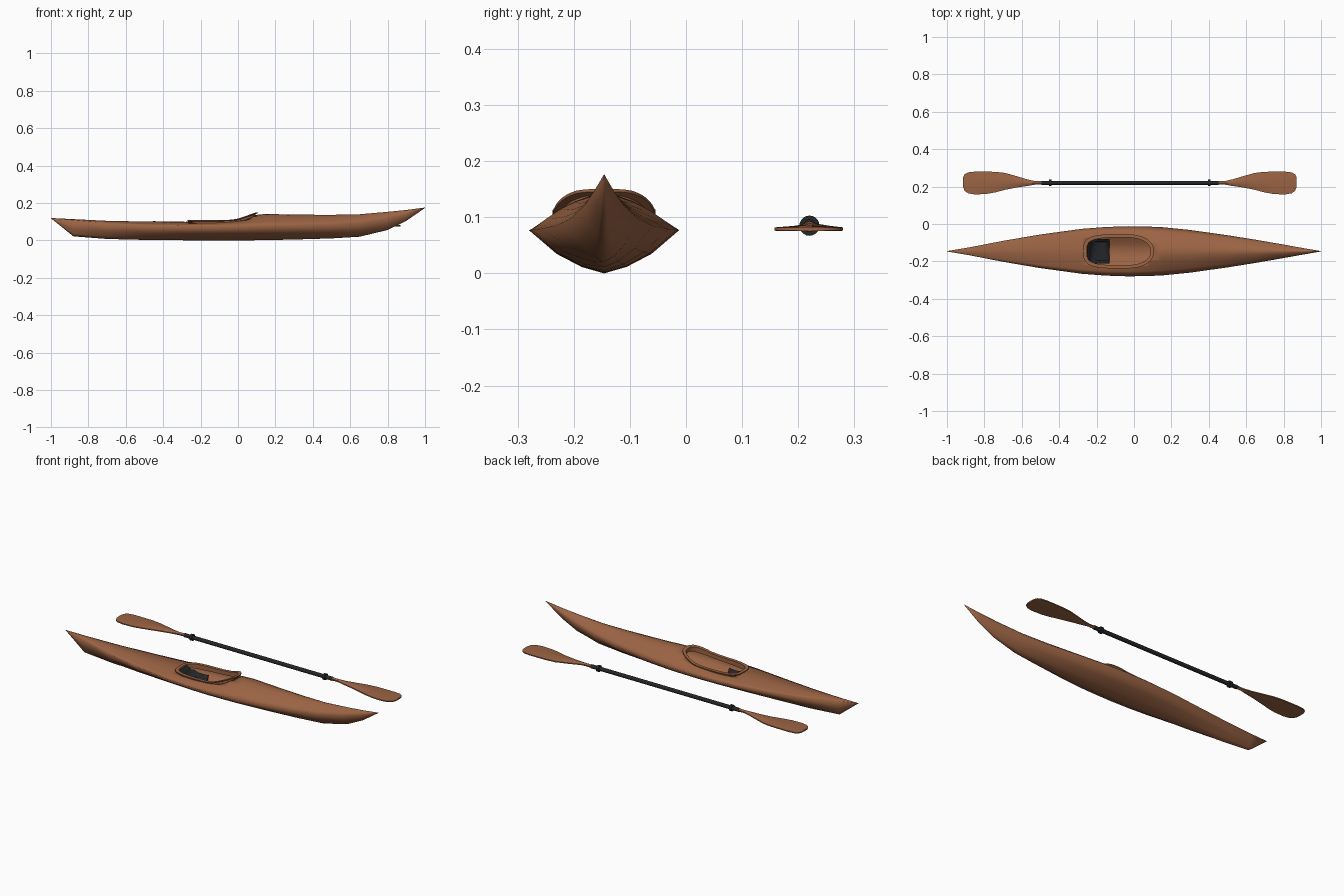
import bpy, bmesh, math

if "Cube" in bpy.data.objects:
    bpy.data.objects.remove(bpy.data.objects["Cube"])

def material(name, rgb):
    m = bpy.data.materials.new(name)
    m.diffuse_color = (*rgb, 1)
    m.use_nodes = True
    m.node_tree.nodes["Principled BSDF"].inputs["Base Color"].default_value = m.diffuse_color
    return m

BROWN = material("warm_brown", (0.33, 0.127, 0.058))
BLACK = material("soft_black", (0.018, 0.019, 0.021))
CY = -0.146            # boat centre line
PX, PY, PZ = -0.022, 0.22, 0.085   # paddle centre

def interp(table, x, col=1):
    for a, b in zip(table, table[1:]):
        if x <= b[0]:
            t = max(0, (x - a[0]) / (b[0] - a[0]))
            return a[col] + (b[col] - a[col]) * t
    return table[-1][col]

def loft(name, rings, mat, loop=False, wrap=True, smooth=True, angle=None):
    """Skin a row of point rings; loop joins last to first, wrap closes each ring."""
    bm = bmesh.new()
    vs = [[bm.verts.new(p) for p in r] for r in rings]
    n = len(vs[0])
    for i in range(len(vs) if loop else len(vs) - 1):
        a, b = vs[i], vs[(i + 1) % len(vs)]
        for j in range(n if wrap else n - 1):
            k = (j + 1) % n
            bm.faces.new((a[j], a[k], b[k], b[j]))
    if wrap and not loop:
        bm.faces.new(vs[0])
        bm.faces.new(vs[-1])
    bmesh.ops.recalc_face_normals(bm, faces=bm.faces)
    me = bpy.data.meshes.new(name)
    bm.to_mesh(me)
    bm.free()
    me.materials.append(mat)
    o = bpy.data.objects.new(name, me)
    bpy.context.collection.objects.link(o)
    if smooth:
        shade(o, angle)
    return o

def shade(o, angle=None):
    bpy.ops.object.select_all(action='DESELECT')
    o.select_set(True)
    bpy.context.view_layer.objects.active = o
    if angle:
        bpy.ops.object.shade_smooth_by_angle(angle=math.radians(angle))
    else:
        bpy.ops.object.shade_smooth()

# hull stations: x, half width, keel, sheer, deck ridge
ST = [(-1, .001, .118, .119, .12), (-.88, .021, .022, .108, .114),
      (-.7, .056, .008, .092, .105), (-.5, .09, .003, .082, .101),
      (-.28, .12, .001, .078, .1), (-.15, .13, 0, .077, .105),
      (-.03, .134, 0, .077, .115), (.08, .132, .001, .077, .135),
      (.15, .129, .002, .077, .142), (.3, .114, .005, .079, .138),
      (.5, .086, .011, .085, .137), (.65, .062, .02, .096, .14),
      (.8, .036, .056, .12, .153), (.9, .018, .105, .146, .163),
      (1, .001, .174, .175, .176)]

def deck(x, y):
    w, s, r = (interp(ST, x, c) for c in (1, 3, 4))
    return s + (r - s) * (1 - min(1, abs(y) / w) ** 1.7)

# hull and deck
rings = []
for x, w, k, s, r in ST:
    low = [(t * w, k + (s - k) * f) for t, f in
           ((-.63, .45), (-.3, .15), (0, 0), (.3, .15), (.63, .45))]
    top = [(t * w, s + (r - s) * (1 - abs(t) ** 1.7)) for t in
           (1, .8, .6, .4, .2, 0, -.2, -.4, -.6, -.8, -1)]
    rings.append([(x, CY + y, z) for y, z in low + top])
hull = loft("hull", rings, BROWN)
hull.data.materials.append(BLACK)

# cockpit outline: blunt behind, round in front
def oval(grow, n=48):
    pts = []
    for i in range(n):
        a = 2 * math.pi * i / n
        c, s = math.cos(a), math.sin(a)
        e, rad = (2 / 2.3, .138) if c > 0 else (2 / 3.6, .203)
        pts.append((-.05 + math.copysign(abs(c) ** e, c) * (rad + grow),
                    math.copysign(abs(s) ** e, s) * (.074 + grow)))
    return pts

# cut the cockpit opening, then drop the pocket faces and give the shell thickness
cut = loft("cockpit_cutter", [[(x, CY + y, z) for x, y in oval(.004)] for z in (.06, .3)],
           BROWN, smooth=False)
cut.hide_render = True
cut.data.materials.append(BLACK)
for p in cut.data.polygons:
    p.material_index = 1
mod = hull.modifiers.new("cut", 'BOOLEAN')
mod.operation, mod.solver, mod.object = 'DIFFERENCE', 'EXACT', cut
shade(hull)
bpy.ops.object.modifier_apply(modifier="cut")
bpy.data.objects.remove(cut)
bm = bmesh.new()
bm.from_mesh(hull.data)
bmesh.ops.delete(bm, geom=[f for f in bm.faces if f.material_index == 1], context='FACES')
bmesh.ops.triangulate(bm, faces=[f for f in bm.faces if len(f.verts) > 4])
bm.to_mesh(hull.data)
bm.free()
hull.data.materials.pop(index=1)
mod = hull.modifiers.new("shell", 'SOLIDIFY')
mod.thickness, mod.offset = .003, -1

# cockpit rim, rising at the front
RIM = [(-.3, .108), (-.06, .109), (0, .116), (.05, .134), (.09, .148), (.12, .153)]
rings = []
for (xi, yi), (xm, ym), (xo, yo) in zip(oval(0), oval(.006), oval(.018)):
    zi, zo = interp(RIM, xi), interp(RIM, xo)
    zd = deck(xi, yi) - .012
    rings.append([(x, CY + y, z) for x, y, z in
                  ((xi, yi, zi), (xo, yo, zo), (xo, yo, zo - .005),
                   (xm, ym, zi - .007), (xm, ym, zd), (xi, yi, zd))])
loft("cockpit_rim", rings, BROWN, loop=True, angle=40)

# bucket seat
rings = []
for x, z, w in ((-.25, .098, .052), (-.24, .07, .058), (-.225, .045, .062),
                (-.195, .034, .064), (-.16, .033, .064), (-.13, .037, .064)):
    rings.append([(x, CY + t * w, z + h) for t, h in
                  ((-1, .03 if z < .05 else .003), (-.8, .003), (0, 0), (.8, .003),
                   (1, .03 if z < .05 else .003))])
seat = loft("seat", rings, BLACK, wrap=False, angle=40)
mod = seat.modifiers.new("thick", 'SOLIDIFY')
mod.thickness, mod.offset = .005, 0

# paddle shaft and drip rings
def rod(name, x, length, r):
    bpy.ops.mesh.primitive_cylinder_add(vertices=20, radius=r, depth=length,
                                        location=(x, PY, PZ), rotation=(0, math.pi / 2, 0))
    o = bpy.context.object
    o.name = name
    o.data.materials.append(BLACK)
    shade(o, 40)

rod("paddle_shaft", PX, .945, .011)
for side, d in (("left", -.425), ("right", .425)):
    rod("drip_ring_" + side, PX + d, .014, .018)

# paddle blades: distance, upper and lower reach, edge height, spine height
rings = []
for d, up, lo, ze, zt in ((.46, .009, .009, .001, .010), (.51, .010, .010, 0, .009),
                          (.55, .019, .017, -.002, .008), (.6, .034, .024, -.004, .006),
                          (.667, .053, .037, -.006, .004), (.72, .059, .051, -.006, .002),
                          (.77, .06, .060, -.006, .001), (.83, .06, .062, -.006, 0),
                          (.865, .056, .056, -.006, -.001), (.883, .046, .043, -.006, -.002),
                          (.892, .028, .022, -.006, -.002)):
    rings.append([(d, y, z) for y, z in
                  ((-lo, ze - .003), (-lo, ze + .003), (-lo / 2, (ze + zt) / 2 + .002), (0, zt),
                   (up / 2, (ze + zt) / 2 + .002), (up, ze + .003), (up, ze - .003), (0, -.010))])
blades = loft("paddle_blades", rings, BROWN, angle=40)
blades.location = (PX, PY, PZ)
mod = blades.modifiers.new("mirror", 'MIRROR')
mod.use_axis = (True, False, False)
